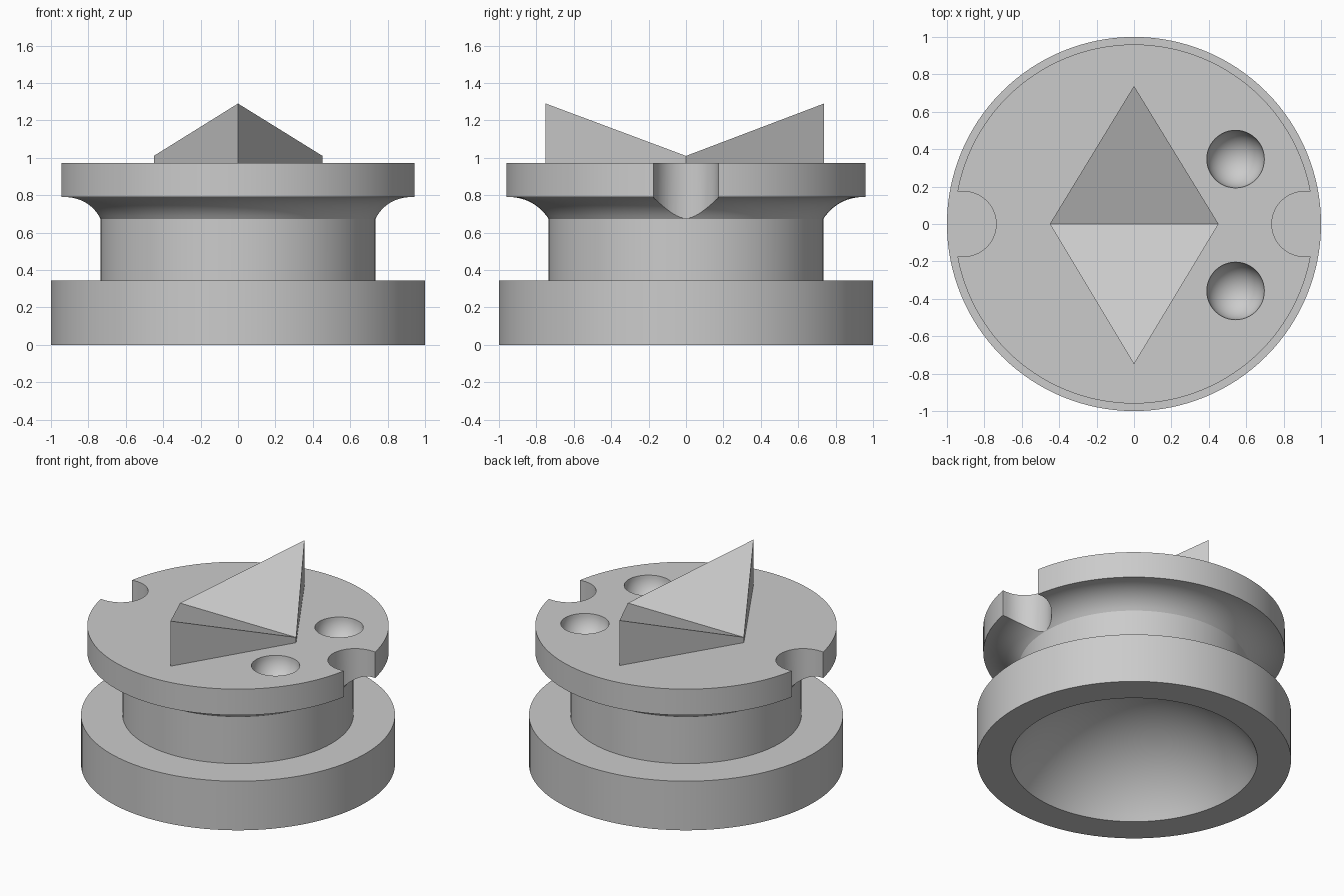
import bpy, bmesh
from math import sin, cos, pi, radians, asin

cube = bpy.data.objects.get("Cube")
if cube:
    bpy.data.objects.remove(cube, do_unlink=True)

grey = bpy.data.materials.new("plain grey")
grey.use_nodes = True
colour = (0.6, 0.6, 0.6, 1)
grey.diffuse_color = colour
grey.node_tree.nodes["Principled BSDF"].inputs["Base Color"].default_value = colour


def add_object(name, bm):
    bmesh.ops.recalc_face_normals(bm, faces=bm.faces[:])
    mesh = bpy.data.meshes.new(name)
    bm.to_mesh(mesh)
    bm.free()
    mesh.materials.append(grey)
    obj = bpy.data.objects.new(name, mesh)
    bpy.context.collection.objects.link(obj)
    return obj


def lathe(name, profile, steps=128):
    bm = bmesh.new()
    points = [bm.verts.new((r, 0, z)) for r, z in profile]
    edges = [bm.edges.new(pair) for pair in zip(points, points[1:])]
    bmesh.ops.spin(bm, geom=points + edges, cent=(0, 0, 0), axis=(0, 0, 1),
                   angle=2 * pi, steps=steps, use_merge=True)
    bmesh.ops.remove_doubles(bm, verts=bm.verts[:], dist=0.0005)
    return add_object(name, bm)


def arc(x, z, radius, start, end, steps):
    """Points on a circle round (x, z), with angles measured from straight up."""
    angles = [start + (end - start) * i / steps for i in range(steps + 1)]
    return [(x + radius * sin(a), z + radius * cos(a)) for a in angles]


def select_only(obj):
    bpy.ops.object.select_all(action='DESELECT')
    obj.select_set(True)
    bpy.context.view_layer.objects.active = obj


def cut(obj, cutter):
    cutter.hide_render = True
    mod = obj.modifiers.new("cut", 'BOOLEAN')
    mod.operation = 'DIFFERENCE'
    mod.solver = 'EXACT'
    mod.object = cutter
    select_only(obj)
    bpy.ops.object.modifier_apply(modifier=mod.name)
    bpy.data.objects.remove(cutter, do_unlink=True)


# Turned body: shallow domed hollow, wide foot, column, flared flange
opening, depth = 0.787, 0.48
dome_radius = (opening ** 2 + depth ** 2) / (2 * depth)
dome = arc(0, depth - dome_radius, dome_radius, 0, asin(opening / dome_radius), 24)
flare = arc(0.945, 0.542, 0.248, -radians(58), 0, 12)
body = lathe("body", dome + [(1, 0), (1, 0.345), (0.735, 0.345)] + flare
             + [(0.96, 0.79), (0.96, 0.973), (0, 0.973)])

# Round notches on both sides of the flange
for side in (-1, 1):
    bm = bmesh.new()
    bmesh.ops.create_cone(bm, cap_ends=True, segments=64, radius1=0.174,
                          radius2=0.174, depth=0.7)
    bmesh.ops.translate(bm, verts=bm.verts[:], vec=(side * 0.911, 0, 0.85))
    # Stretch the outer half so the notch opens straight outwards
    for v in bm.verts:
        if v.co.x * side > 0.912:
            v.co.x += side * 0.2
    cut(body, add_object("notch_cutter", bm))

# Two round dents in the top
for y in (-0.358, 0.347):
    bm = bmesh.new()
    bmesh.ops.create_uvsphere(bm, u_segments=48, v_segments=24, radius=0.154)
    bmesh.ops.translate(bm, verts=bm.verts[:], vec=(0.543, y, 0.973))
    cut(body, add_object("dent_cutter", bm))

select_only(body)
bpy.ops.object.shade_smooth_by_angle(angle=radians(30))

# Diamond-shaped crest: two wedges rising from a shared low ridge to the tips
bm = bmesh.new()
foot_z, ridge_z, tip_z = 0.96, 1.01, 1.29
outline = [(0.452, 0, ridge_z), (0, 0.738, tip_z),
           (-0.45, 0, ridge_z), (0, -0.75, tip_z)]
top = [bm.verts.new(p) for p in outline]
foot = [bm.verts.new((x, y, foot_z)) for x, y, z in outline]
for i in range(4):
    j = (i + 1) % 4
    bm.faces.new((foot[i], foot[j], top[j], top[i]))
bm.faces.new(top[:3])
bm.faces.new((top[0], top[2], top[3]))
bm.faces.new(foot[::-1])
add_object("crest", bm)
